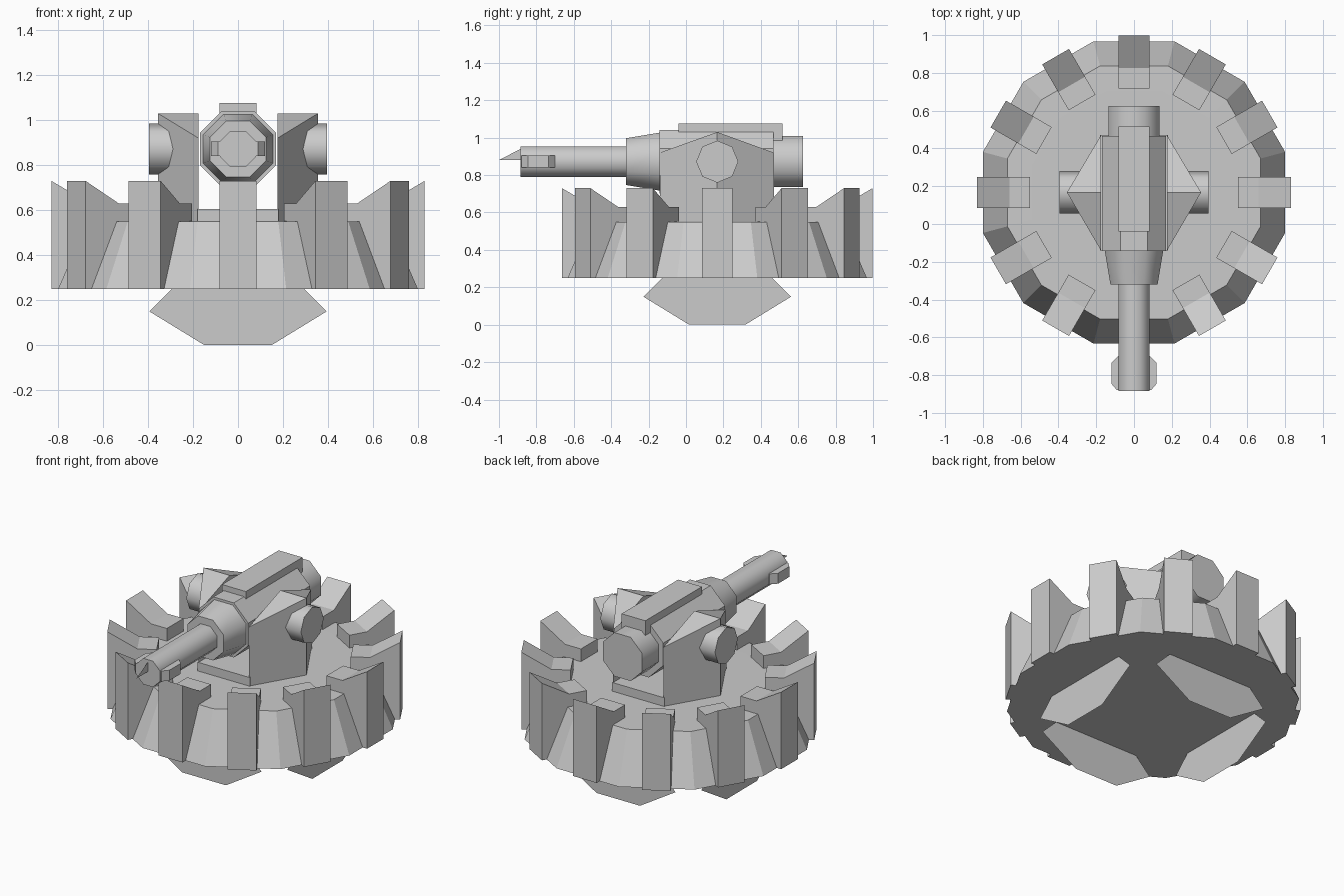
import bpy, bmesh
from math import pi, cos, sin, tan, radians
from mathutils import Matrix, Vector

if "Cube" in bpy.data.objects:
    bpy.data.objects.remove(bpy.data.objects["Cube"])

CY = 0.167    # turret axis in y
GZ = 0.872    # gun axis height


def make(name, bm, smooth=None):
    bmesh.ops.recalc_face_normals(bm, faces=bm.faces[:])
    me = bpy.data.meshes.new(name)
    bm.to_mesh(me)
    bm.free()
    ob = bpy.data.objects.new(name, me)
    bpy.context.collection.objects.link(ob)
    if smooth:
        bpy.context.view_layer.objects.active = ob
        ob.select_set(True)
        bpy.ops.object.shade_smooth_by_angle(angle=radians(smooth))
        ob.select_set(False)
    return ob


def loft(name, rings, smooth=None):
    """Skin a list of equal-length point rings and cap both ends."""
    bm = bmesh.new()
    vs = [[bm.verts.new(p) for p in r] for r in rings]
    n = len(vs[0])
    for a, b in zip(vs, vs[1:]):
        for i in range(n):
            bm.faces.new((a[i], a[(i + 1) % n], b[(i + 1) % n], b[i]))
    bm.faces.new(vs[0])
    bm.faces.new(vs[-1])
    return make(name, bm, smooth)


def ngon(n, apothem, phase=0.5):
    r = apothem / cos(pi / n)
    return [(r * cos(2 * pi * (i + phase) / n), r * sin(2 * pi * (i + phase) / n)) for i in range(n)]


def along_y(name, stations, smooth=None):
    """Octagonal part on the gun axis; stations are (y, apothem)."""
    return loft(name, [[(a, y, GZ + b) for a, b in ngon(8, r)] for y, r in stations], smooth)


def box(name, x, y, z):
    return loft(name, [[(x[0], y[0], k), (x[1], y[0], k), (x[1], y[1], k), (x[0], y[1], k)] for k in z])


# Twelve-sided sloped base ring
loft("base_ring", [[(a, CY + b, z) for a, b in ngon(12, r)]
                   for z, r in ((0.25, 0.8), (0.55, 0.67), (0.551, 0.54))])

# Twelve upright armour blocks with a stepped inner top
profile = [(0.55, 0.25), (0.83, 0.25), (0.83, 0.73), (0.66, 0.63), (0.55, 0.63)]
for k in range(12):
    m = Matrix.Translation((0, CY, 0)) @ Matrix.Rotation(k * pi / 6, 4, 'Z')
    loft(f"armour_block_{k + 1}", [[m @ Vector((r, w, z)) for r, z in profile] for w in (-0.082, 0.082)])

# Four thin hexagonal foot plates under the base
hexa = [(-0.15, 0), (0.15, 0), (0.395, 0.15), (0.295, 0.25), (-0.295, 0.25), (-0.395, 0.15)]
for k in range(4):
    m = Matrix.Translation((0, CY, 0)) @ Matrix.Rotation(k * pi / 2, 4, 'Z')
    bm = bmesh.new()
    bm.faces.new([bm.verts.new(m @ Vector((0.5, w, z))) for w, z in hexa])
    make(f"foot_plate_{k + 1}", bm)

# Yoke: floor between two wedge-shaped side cheeks
box("yoke_floor", (-0.18, 0.18), (-0.14, 0.47), (0.54, 0.605))
for s, side in ((-1, "left"), (1, "right")):
    bm = bmesh.new()
    cols = []
    for x, y, top in ((0.175, -0.14, 0.92), (0.355, CY, 1.03), (0.175, 0.47, 0.92), (0.175, CY, 1.03)):
        cols.append((bm.verts.new((s * x, y, 0.545)), bm.verts.new((s * x, y, top))))
    for i in range(4):
        a, b = cols[i], cols[(i + 1) % 4]
        bm.faces.new((a[0], b[0], b[1], a[1]))
    bm.faces.new([c[0] for c in cols])
    for i in (0, 1):
        bm.faces.new((cols[i][1], cols[i + 1][1], cols[3][1]))
    make(f"yoke_cheek_{side}", bm)

    # Trunnion pin through the cheek
    loft(f"trunnion_{side}", [[(s * x, CY + a, GZ + b) for a, b in ngon(8, 0.104, 0)]
                              for x in (0.2, 0.395)], 50)

    # Chamfered lug on the muzzle side
    plan = [(0.06, -0.70), (0.085, -0.70), (0.12, -0.735), (0.12, -0.845), (0.09, -0.88), (0.06, -0.88)]
    loft(f"muzzle_lug_{side}", [[(s * x, y, z) for x, y in plan] for z in (0.84, 0.905)])

# Gun body, breech, collar and barrel
along_y("receiver", [(-0.142, 0.17), (0.467, 0.17)])
along_y("breech", [(0.46, 0.136), (0.625, 0.136)], 50)
along_y("barrel_collar", [(-0.32, 0.125), (-0.14, 0.155)], 50)
along_y("barrel", [(-0.885, 0.081), (-0.31, 0.081)], 50)

# Top plate on the receiver
box("top_plate", (-0.082, 0.082), (-0.04, 0.517), (0.985, 1.077))

# Thin blade ahead of the muzzle
bm = bmesh.new()
bm.faces.new([bm.verts.new(p) for p in ((0, -1, 0.88), (0, -0.885, 0.88), (0, -0.885, 0.94))])
make("muzzle_blade", bm)
